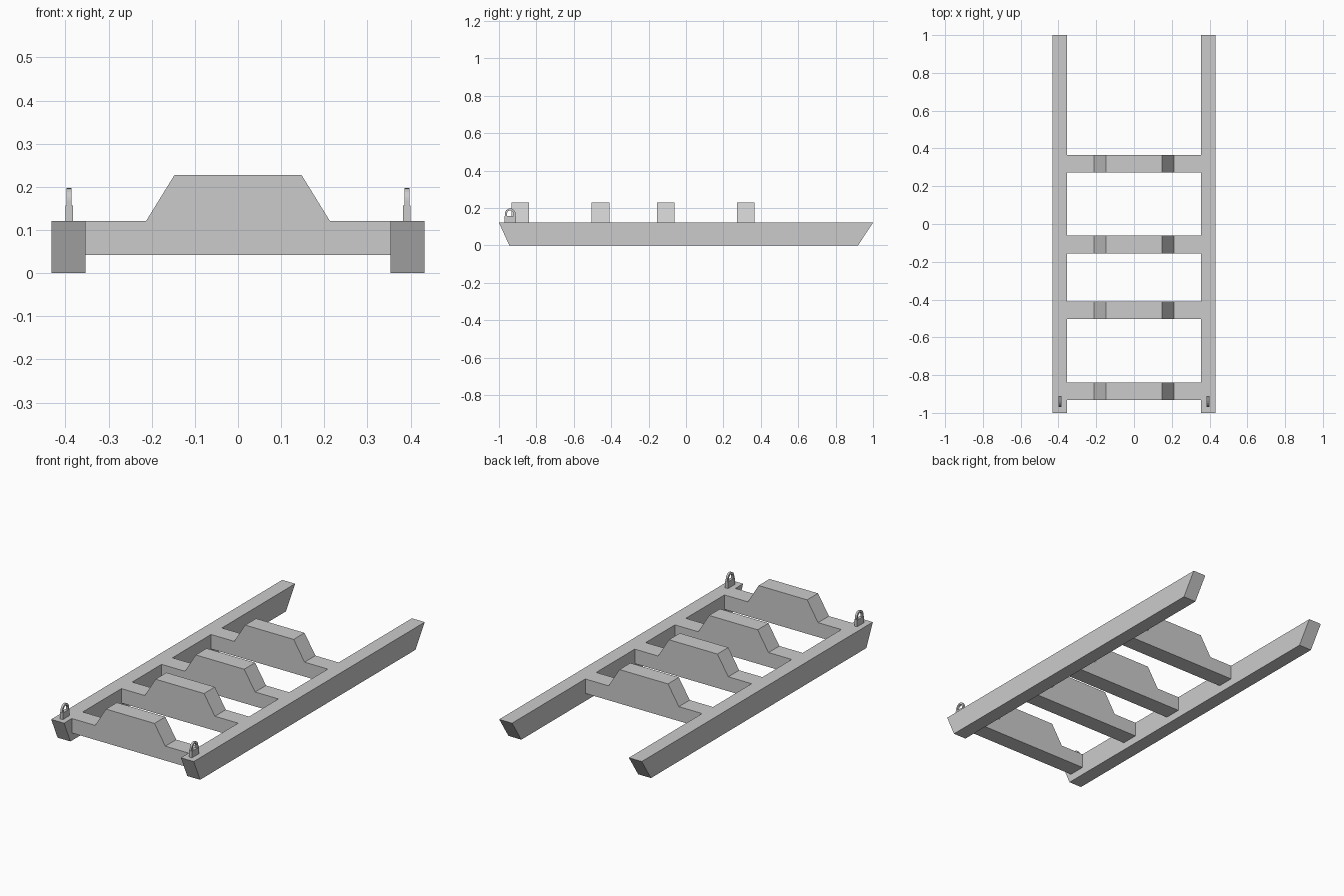
import bpy, bmesh, math
from mathutils import Vector

if "Cube" in bpy.data.objects:
    bpy.data.objects.remove(bpy.data.objects["Cube"], do_unlink=True)

grey = bpy.data.materials.new("plain grey")
grey.use_nodes = True
grey.diffuse_color = (0.6, 0.6, 0.6, 1)
grey.node_tree.nodes["Principled BSDF"].inputs["Base Color"].default_value = grey.diffuse_color


def extrude_profile(name, profile, axis, start, end):
    """Extrude a closed profile along x (profile is y,z) or y (profile is x,z)."""
    def place(a, b, d):
        return Vector((d, a, b)) if axis == "x" else Vector((a, d, b))
    bm = bmesh.new()
    base = bm.faces.new([bm.verts.new(place(a, b, start)) for a, b in profile])
    result = bmesh.ops.extrude_face_region(bm, geom=[base], use_keep_orig=True)
    moved = [v for v in result["geom"] if isinstance(v, bmesh.types.BMVert)]
    bmesh.ops.translate(bm, verts=moved, vec=place(0, 0, end - start))
    bmesh.ops.recalc_face_normals(bm, faces=bm.faces)
    mesh = bpy.data.meshes.new(name)
    bm.to_mesh(mesh)
    bm.free()
    mesh.materials.append(grey)
    obj = bpy.data.objects.new(name, mesh)
    bpy.context.collection.objects.link(obj)
    return obj


def arc(radius, cy, cz, steps=12):
    return [(cy + radius * math.cos(math.pi * i / steps),
             cz + radius * math.sin(math.pi * i / steps)) for i in range(steps + 1)]


# Shapes shared by both sides
deck = 0.121
runner = [(-0.945, 0), (0.92, 0), (1, deck), (-1, deck)]
lug_y, lug_top, ring_z = -0.94, 0.157, 0.168
lug = [(lug_y - 0.03, deck - 0.005), (lug_y + 0.03, deck - 0.005),
       (lug_y + 0.03, lug_top), (lug_y - 0.03, lug_top)]
outer, inner = arc(0.029, lug_y, ring_z), arc(0.018, lug_y, ring_z)
foot = lug_top - 0.005
shackle = ([(outer[0][0], foot)] + outer + [(outer[-1][0], foot), (inner[-1][0], foot)]
           + inner[::-1] + [(inner[0][0], foot)])

# Runners with their towing lugs and shackles
for side, s in (("left", 1), ("right", -1)):
    extrude_profile(side + "_runner", runner, "x", s * 0.354, s * 0.432)
    extrude_profile(side + "_lug", lug, "x", s * 0.383, s * 0.400)
    extrude_profile(side + "_shackle", shackle, "x", s * 0.386, s * 0.397)

# Cross beams with raised trapezoid middles
beam = [(-0.354, 0.042), (0.354, 0.042), (0.354, deck), (0.213, deck),
        (0.147, 0.228), (-0.147, 0.228), (-0.213, deck), (-0.354, deck)]
for i, y in enumerate((-0.886, -0.457, -0.109, 0.319)):
    extrude_profile(f"cross_beam_{i + 1}", beam, "y", y - 0.047, y + 0.047)
